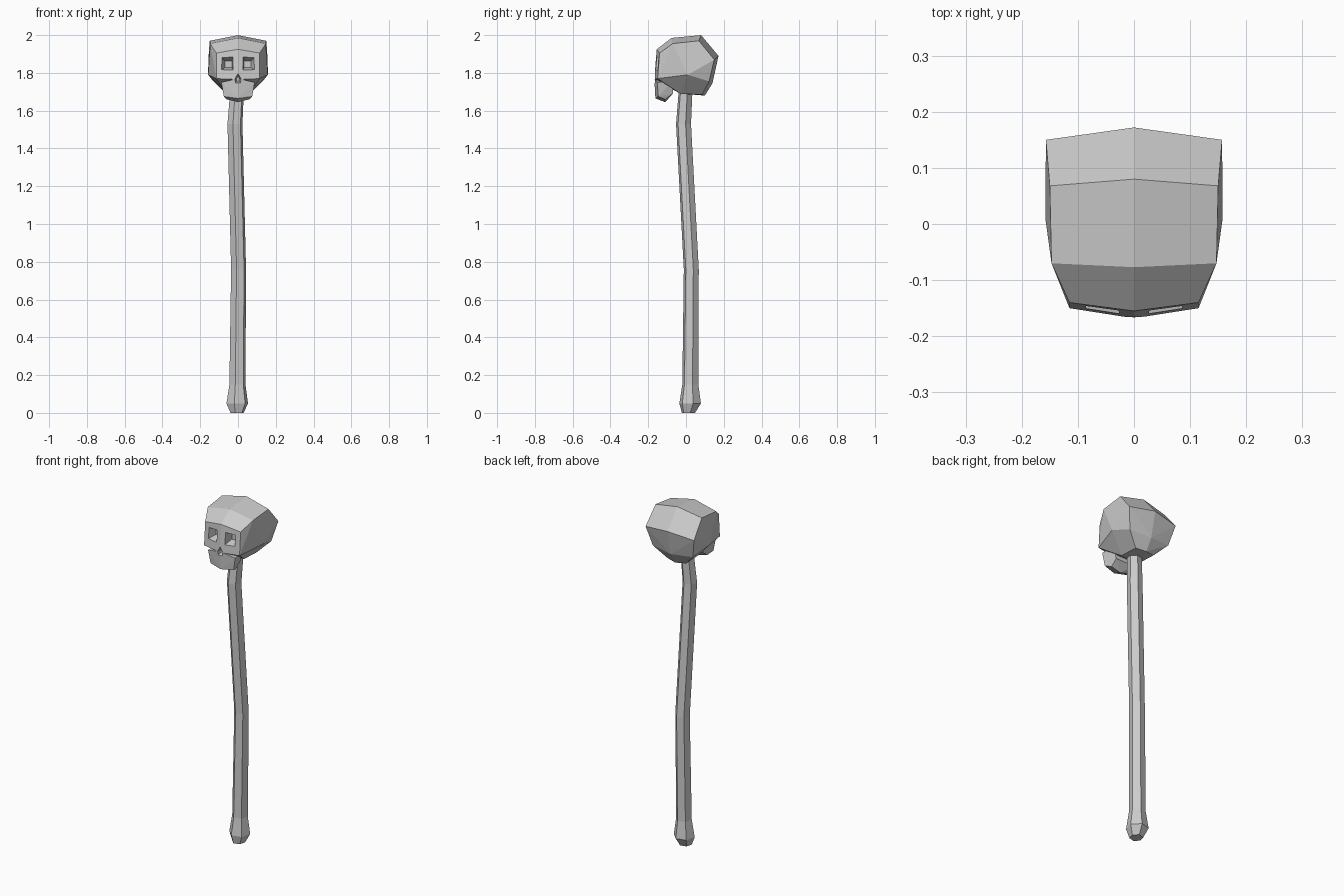
import bpy, bmesh, math

if "Cube" in bpy.data.objects:
    bpy.data.objects.remove(bpy.data.objects["Cube"])


def finish(name, bm):
    bmesh.ops.recalc_face_normals(bm, faces=bm.faces)
    me = bpy.data.meshes.new(name)
    bm.to_mesh(me)
    bm.free()
    ob = bpy.data.objects.new(name, me)
    bpy.context.collection.objects.link(ob)
    return ob


def hull(name, pts, mirror=True):
    """Faceted convex solid; half-points are mirrored over x = 0."""
    bm = bmesh.new()
    for x, y, z in pts:
        bm.verts.new((x, y, z))
        if mirror and x > 0:
            bm.verts.new((-x, y, z))
    res = bmesh.ops.convex_hull(bm, input=bm.verts)
    loose = [v for v in bm.verts if not v.link_faces]
    bmesh.ops.delete(bm, geom=loose, context='VERTS')
    bmesh.ops.dissolve_limit(bm, angle_limit=math.radians(3),
                             verts=bm.verts, edges=bm.edges)
    return finish(name, bm)


def boolean(ob, other, op):
    m = ob.modifiers.new("bool", 'BOOLEAN')
    m.operation, m.object, m.solver = op, other, 'EXACT'
    bpy.context.view_layer.objects.active = ob
    bpy.ops.object.modifier_apply(modifier=m.name)
    bpy.data.objects.remove(other)


# Crooked six-sided shaft with a knobbed foot: (x, y, z, radius)
rings = [(-0.005, 0.013, 0.0, 0.036), (-0.004, 0.022, 0.05, 0.059),
         (-0.003, 0.023, 0.15, 0.044), (0.003, 0.028, 0.76, 0.041),
         (-0.016, -0.013, 1.53, 0.041), (-0.003, 0.0, 1.74, 0.037)]
bm = bmesh.new()
loops = []
for x, y, z, r in rings:
    loops.append([bm.verts.new((x + r * math.cos(math.radians(15 + 60 * i)),
                                y + r * math.sin(math.radians(15 + 60 * i)), z))
                  for i in range(6)])
for a, b in zip(loops, loops[1:]):
    for i in range(6):
        j = (i + 1) % 6
        bm.faces.new((a[i], a[j], b[j], b[i]))
bm.faces.new(loops[0][::-1])
bm.faces.new(loops[-1])
finish("staff_shaft", bm)

# Cranium
skull = hull("skull", [
    # centre line
    (0, -0.155, 1.925), (0, -0.077, 1.985), (0, 0.08, 2.0), (0, 0.172, 1.89),
    (0, 0.14, 1.745), (0, 0.10, 1.68), (0, -0.03, 1.69), (0, -0.168, 1.765),
    # side line, side bulge and cheek
    (0.115, -0.14, 1.905), (0.147, -0.07, 1.955), (0.15, 0.068, 1.97),
    (0.157, 0.15, 1.87), (0.13, 0.122, 1.755), (0.06, 0.085, 1.685),
    (0.06, -0.03, 1.69), (0.158, 0.01, 1.79), (0.115, -0.15, 1.77)])

# Upper jaw
jaw = hull("jaw", [
    (0, -0.168, 1.77), (0.088, -0.152, 1.75), (0.075, -0.147, 1.675),
    (0, -0.162, 1.665), (0.06, -0.11, 1.66), (0, -0.11, 1.645),
    (0.062, -0.07, 1.69), (0, -0.07, 1.69), (0.08, -0.07, 1.755)])
boolean(skull, jaw, 'UNION')

# Tapered eye sockets
for s in (-1, 1):
    eye = hull("eye_cutter", [
        (s * x, y, z)
        for y, xs, zs in ((-0.2, (0.022, 0.105), (1.805, 1.905)),
                          (-0.105, (0.033, 0.07), (1.828, 1.862)))
        for x in xs for z in zs], mirror=False)
    boolean(skull, eye, 'DIFFERENCE')

# Nose opening
nose = hull("nose_cutter", [
    p for y, k in ((-0.19, 1.2), (-0.12, 0.5))
    for p in ((0, y, 1.768 + 0.03 * k), (0.017 * k, y, 1.768),
              (0.014 * k, y, 1.768 - 0.022 * k))])
boolean(skull, nose, 'DIFFERENCE')
